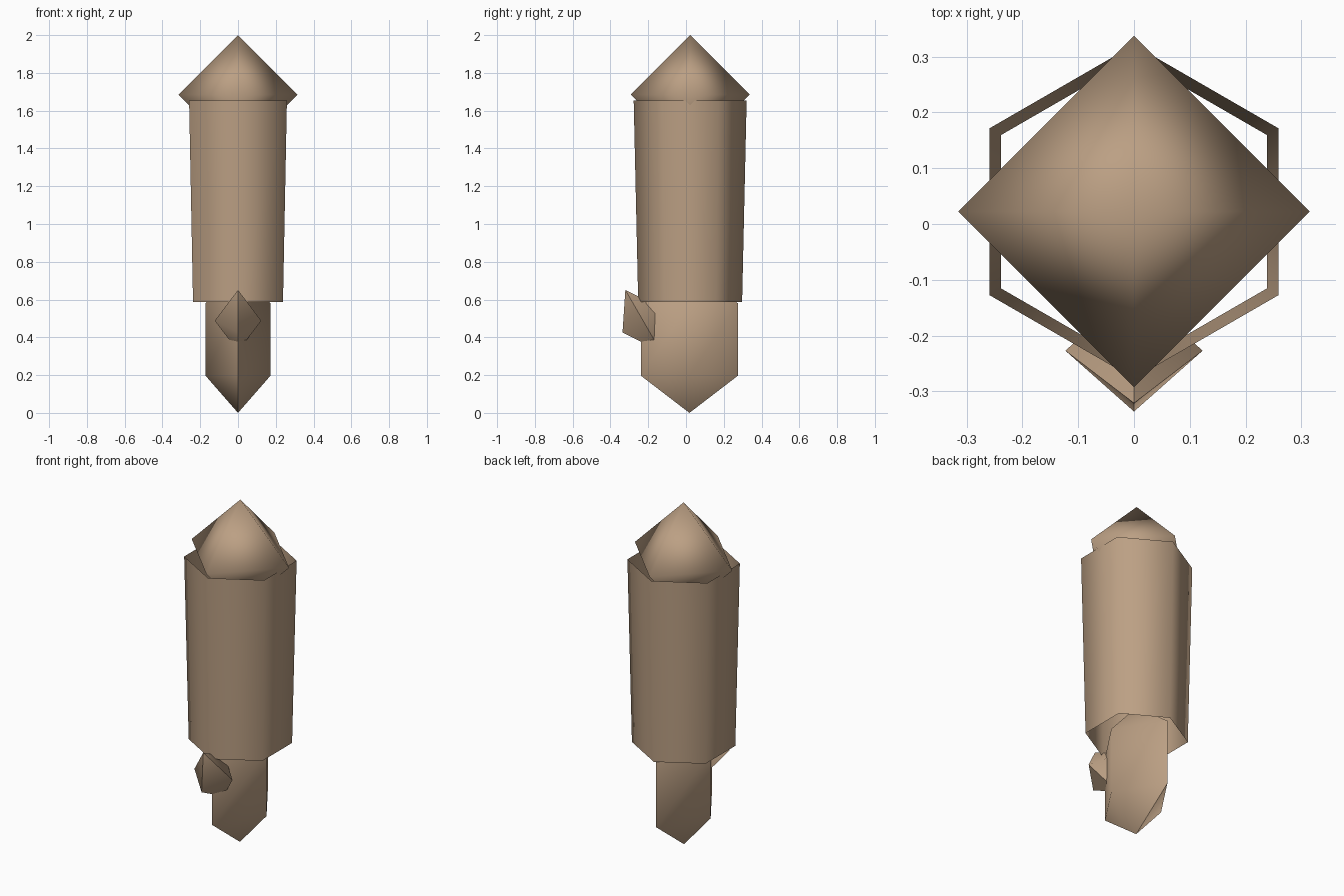
import bpy, bmesh, math
from mathutils import Euler

if "Cube" in bpy.data.objects:
    bpy.data.objects.remove(bpy.data.objects["Cube"])

mat = bpy.data.materials.new("tan")
mat.diffuse_color = (0.50, 0.35, 0.23, 1)
mat.use_nodes = True
mat.node_tree.nodes["Principled BSDF"].inputs["Base Color"].default_value = mat.diffuse_color


def stack(name, sides, levels, location, scale=(1, 1, 1), tilt=0):
    """Low-sided turned shape from (radius, z) levels; radius 0 makes a point."""
    bm = bmesh.new()
    rings = []
    for r, z in levels:
        if r == 0:
            rings.append([bm.verts.new((0, 0, z))] * sides)
        else:
            angles = [math.pi / 2 + 2 * math.pi * i / sides for i in range(sides)]
            rings.append([bm.verts.new((r * math.cos(a), r * math.sin(a), z)) for a in angles])
    for lo, hi in zip(rings, rings[1:]):
        for i in range(sides):
            j = (i + 1) % sides
            corners = list(dict.fromkeys((lo[i], lo[j], hi[j], hi[i])))
            bm.faces.new(corners)
    bmesh.ops.scale(bm, vec=scale, verts=bm.verts)
    bmesh.ops.rotate(bm, matrix=Euler((math.radians(tilt), 0, 0)).to_matrix(), verts=bm.verts)
    bm.normal_update()
    mesh = bpy.data.meshes.new(name)
    bm.to_mesh(mesh)
    bm.free()
    mesh.materials.append(mat)
    ob = bpy.data.objects.new(name, mesh)
    ob.location = location
    bpy.context.collection.objects.link(ob)
    bpy.ops.object.select_all(action='DESELECT')
    ob.select_set(True)
    bpy.context.view_layer.objects.active = ob
    bpy.ops.object.shade_smooth_by_angle(angle=math.radians(75))
    return ob


octahedron = [(0, -1), (1, 0), (0, 1)]

# Open, slightly flaring hexagonal sleeve
stack("sleeve", 6, [(0.275, 0.588), (0.299, 1.655)], (0, 0.022, 0))

# Pointed tip sitting in the sleeve
stack("tip", 4, octahedron, (0, 0.022, 1.685), (0.315,) * 3)

# Flattened four-sided base, pointed at both ends
stack("base", 4, [(0, 0), (1, 0.197), (1, 0.58), (0, 0.775)],
      (0, 0.018, 0), (0.172, 0.257, 1))

# Small tilted stud on the front of the base
stack("front_stud", 4, octahedron, (0, -0.227, 0.488), (0.123, 0.126, 0.188), 30)
